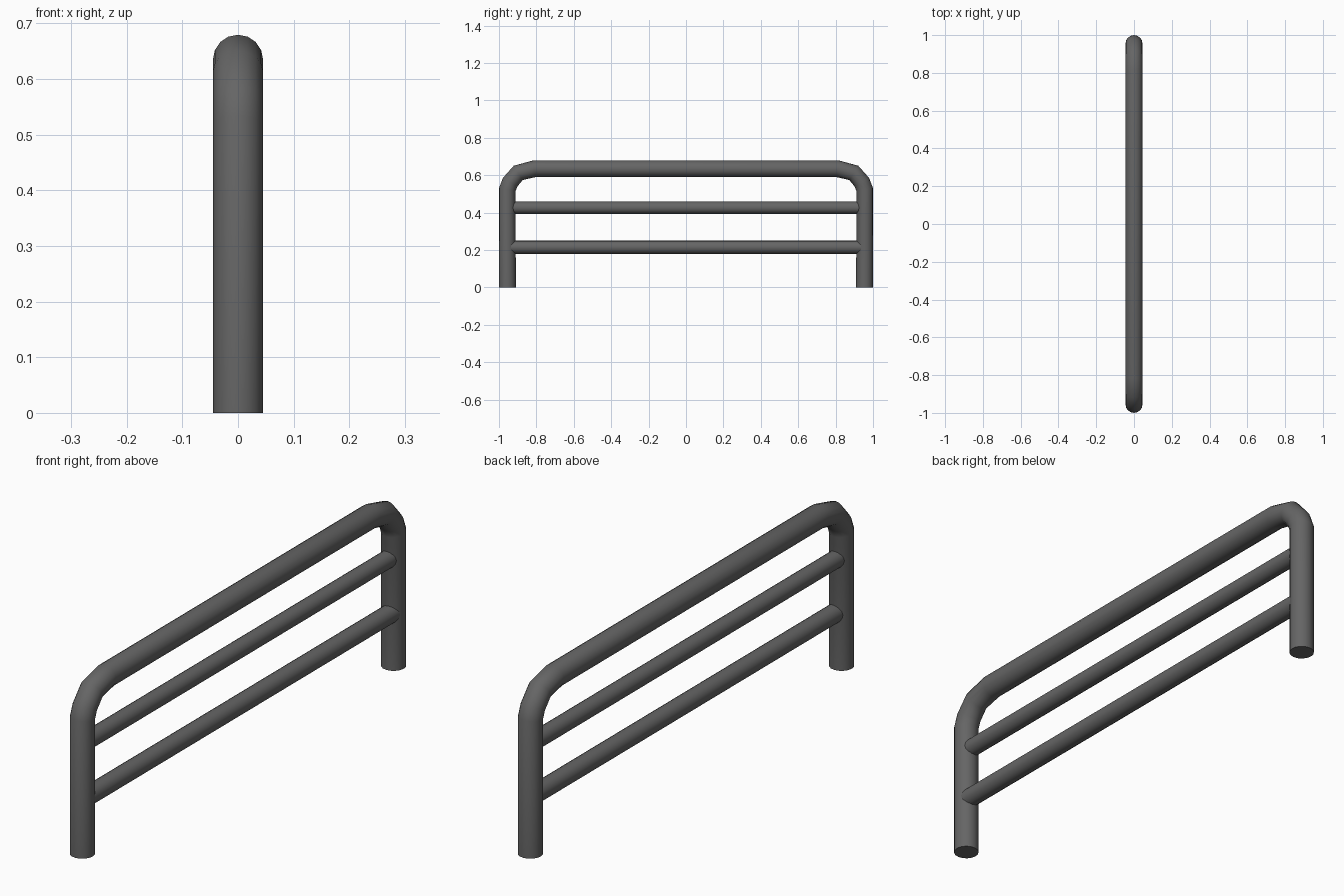
import bpy, math

if "Cube" in bpy.data.objects:
    bpy.data.objects.remove(bpy.data.objects["Cube"])

mat = bpy.data.materials.new("dark_metal")
mat.diffuse_color = (0.13, 0.13, 0.13, 1)
mat.use_nodes = True
mat.node_tree.nodes["Principled BSDF"].inputs["Base Color"].default_value = mat.diffuse_color


def tube(name, path, radius):
    """Capped round tube swept along a path of points."""
    cu = bpy.data.curves.new(name, 'CURVE')
    cu.dimensions = '3D'
    cu.bevel_depth = radius
    cu.bevel_resolution = 6
    cu.use_fill_caps = True
    sp = cu.splines.new('POLY')
    sp.points.add(len(path) - 1)
    for p, co in zip(sp.points, path):
        p.co = (*co, 1)
    ob = bpy.data.objects.new(name, cu)
    bpy.context.collection.objects.link(ob)
    bpy.ops.object.select_all(action='DESELECT')
    ob.select_set(True)
    bpy.context.view_layer.objects.active = ob
    bpy.ops.object.convert(target='MESH')
    ob = bpy.context.object
    ob.data.materials.clear()
    ob.data.materials.append(mat)
    bpy.ops.object.shade_smooth_by_angle(angle=math.radians(40))
    return ob


# Bent outer frame: half profile (y, z), mirrored across y = 0
half = [(0.955, 0), (0.955, 0.525), (0.94, 0.563), (0.897, 0.613), (0.81, 0.635)]
path = [(0, -y, z) for y, z in half] + [(0, y, z) for y, z in reversed(half)]
tube("frame_tube", path, 0.045)

# Horizontal rails between the posts
for name, x, z, r in (("lower_rail", 0.006, 0.215, 0.035),
                      ("upper_rail", 0.0, 0.427, 0.033)):
    tube(name, [(x, -0.95, z), (x, 0.95, z)], r)
